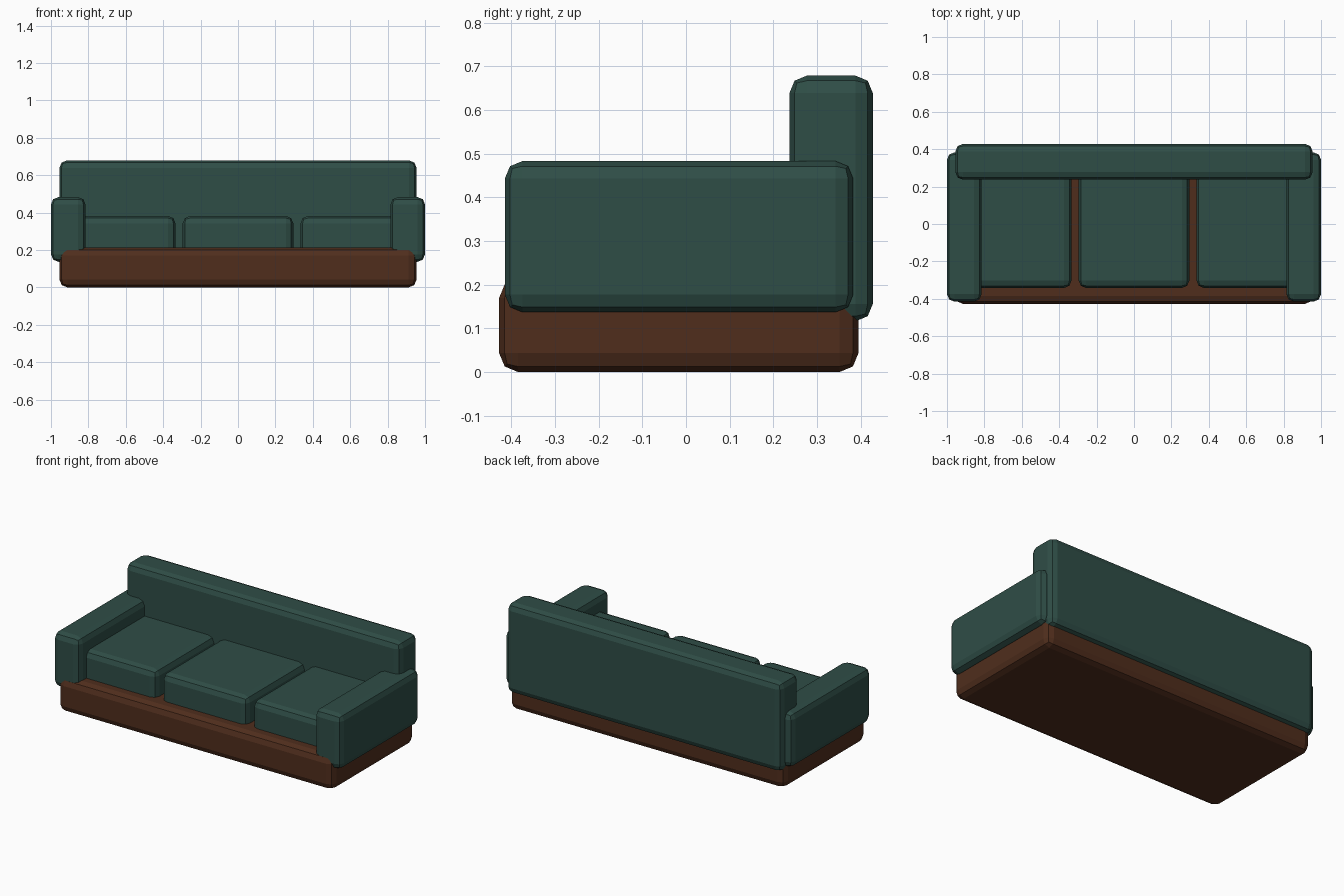
import bpy

if "Cube" in bpy.data.objects:
    bpy.data.objects.remove(bpy.data.objects["Cube"])


def material(name, color):
    m = bpy.data.materials.new(name)
    m.diffuse_color = (*color, 1)
    m.use_nodes = True
    m.node_tree.nodes["Principled BSDF"].inputs["Base Color"].default_value = m.diffuse_color
    return m


GREEN = material("green_fabric", (0.028, 0.075, 0.062))
BROWN = material("brown_wood", (0.08, 0.027, 0.012))


def rounded_box(name, x, y, z, mat, bevel=0.04):
    """Box spanning the given (min, max) ranges, with two-segment bevels."""
    spans = (x, y, z)
    bpy.ops.mesh.primitive_cube_add(size=1, location=[(a + b) / 2 for a, b in spans])
    ob = bpy.context.object
    ob.name = name
    ob.scale = [b - a for a, b in spans]
    bpy.ops.object.transform_apply(location=False, rotation=False, scale=True)
    mod = ob.modifiers.new("rounded_edges", 'BEVEL')
    mod.width = bevel
    mod.segments = 2
    ob.data.materials.append(mat)
    return ob


# Wooden base and backrest
rounded_box("base", (-0.955, 0.955), (-0.428, 0.395), (0, 0.213), BROWN, 0.043)
rounded_box("backrest", (-0.955, 0.955), (0.237, 0.428), (0.116, 0.679), GREEN)

# Armrests
for side, x in (("left", (-1.0, -0.815)), ("right", (0.815, 1.0))):
    rounded_box(side + "_armrest", x, (-0.415, 0.383), (0.137, 0.483), GREEN)

# Three seat cushions
for i, cx in enumerate((-0.63, 0, 0.63)):
    rounded_box(f"seat_cushion_{i + 1}", (cx - 0.296, cx + 0.296), (-0.342, 0.29),
                (0.17, 0.382), GREEN)
